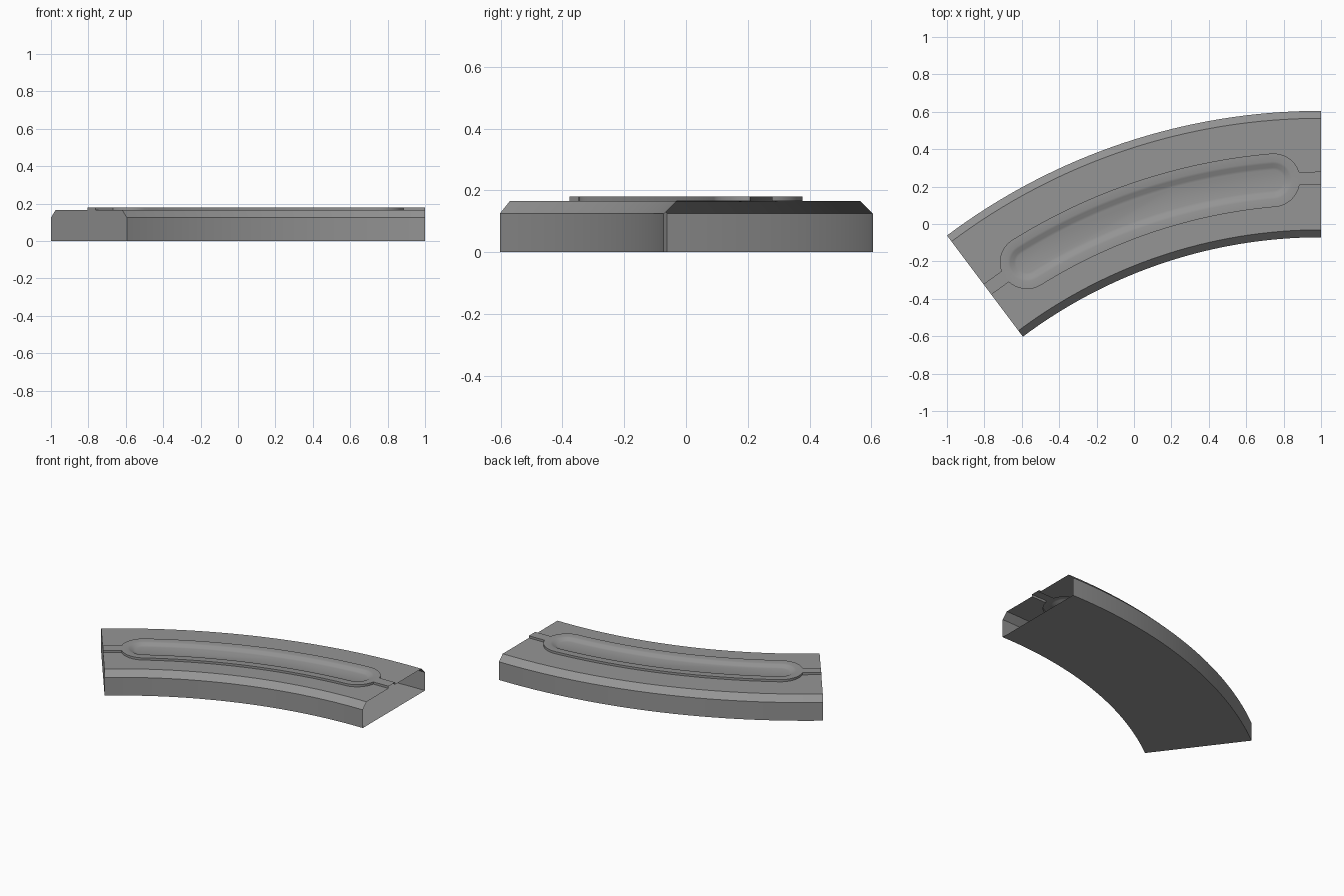
import bpy, bmesh
from math import sin, cos, asin, pi, radians

if "Cube" in bpy.data.objects:
    bpy.data.objects.remove(bpy.data.objects["Cube"])

# Layout: every point is (distance along the arc, sideways offset, height)
RADIUS, CENTRE_Y, SWEEP = 2.973, -2.728, 0.6435
LENGTH = RADIUS * SWEEP
WALL_Z, DECK_Z, RIM_Z = 0.125, 0.165, 0.18
OUTER, INNER, CHAMFER = 0.36, -0.316, 0.04
PAD, NECK = 0.143, 0.035
PAD_START = 0.255
SEGMENTS, CAP_STEPS = 32, 8


def bend(s, o, z):
    r, a = RADIUS + o, s / RADIUS
    return (1 - r * sin(a), CENTRE_Y + r * cos(a), z)


grey = bpy.data.materials.new("grey")
grey.use_nodes = True
colour = (0.3, 0.3, 0.3, 1)
grey.diffuse_color = colour
grey.node_tree.nodes["Principled BSDF"].inputs["Base Color"].default_value = colour


def finish(bm, name):
    mesh = bpy.data.meshes.new(name)
    bm.to_mesh(mesh)
    bm.free()
    mesh.materials.append(grey)
    obj = bpy.data.objects.new(name, mesh)
    bpy.context.collection.objects.link(obj)
    bpy.ops.object.select_all(action="DESELECT")
    bpy.context.view_layer.objects.active = obj
    obj.select_set(True)
    bpy.ops.object.shade_smooth_by_angle(angle=radians(40))


def row(bm, points):
    return [bm.verts.new(bend(*p)) for p in points]


def bridge(bm, a, b, closed=False):
    n = len(a)
    for i in range(n if closed else n - 1):
        j = (i + 1) % n
        bm.faces.new((a[i], a[j], b[j], b[i]))


def arc(o, z):
    return [(LENGTH * i / SEGMENTS, o, z) for i in range(SEGMENTS + 1)]


def outline_half(side, h, z):
    """One long side of the pad, from end middle to end middle."""
    start = asin(NECK / PAD)
    angles = [0] + [start + (pi / 2 - start) * i / CAP_STEPS for i in range(CAP_STEPS + 1)]
    first = [(PAD_START - h * cos(a), side * h * sin(a), z) for a in angles]
    span = LENGTH - 2 * PAD_START
    middle = [(PAD_START + span * i / SEGMENTS, side * h, z) for i in range(1, SEGMENTS)]
    last = [(LENGTH - s, o, z) for s, o, z in reversed(first)]
    return first + middle + last


def deck_edge(side, z):
    """Pad side with a neck running out to both ends of the arc."""
    return [(0, side * NECK, z)] + outline_half(side, PAD, z)[1:-1] + [(LENGTH, side * NECK, z)]


# Curved body: floor, walls and chamfers, open at one end, closed at the other
bm = bmesh.new()
profile = [(INNER + CHAMFER, DECK_Z), (INNER, WALL_Z), (INNER, 0),
           (OUTER, 0), (OUTER, WALL_Z), (OUTER - CHAMFER, DECK_Z)]
rows = [row(bm, arc(o, z)) for o, z in profile]
for a, b in zip(rows, rows[1:]):
    bridge(bm, a, b)
neck_end = row(bm, [(LENGTH, NECK, DECK_Z), (LENGTH, NECK, RIM_Z),
                    (LENGTH, -NECK, RIM_Z), (LENGTH, -NECK, DECK_Z)])
bm.faces.new([r[-1] for r in rows] + neck_end)
bmesh.ops.recalc_face_normals(bm, faces=bm.faces)
finish(bm, "curved_body")

# Deck halves on either side of the raised channel
for side, edge, name in ((1, OUTER - CHAMFER, "outer_deck"), (-1, INNER + CHAMFER, "inner_deck")):
    bm = bmesh.new()
    loop = row(bm, arc(edge, DECK_Z)) + row(bm, reversed(deck_edge(side, DECK_Z)))
    face = bm.faces.new(loop)
    face.normal_update()
    if face.normal.z < 0:
        face.normal_flip()
    finish(bm, name)

# Raised channel: rim, shallow rounded groove, necks and side walls
bm = bmesh.new()
rings = []
for h, z in ((PAD, RIM_Z), (0.1, RIM_Z), (0.088, 0.177), (0.068, 0.166), (0.055, 0.163)):
    rings.append(row(bm, outline_half(1, h, z) + outline_half(-1, h, z)[-2:0:-1]))
for a, b in zip(rings, rings[1:]):
    bridge(bm, a, b, closed=True)
bm.faces.new(rings[-1])
rim = rings[0]
half = len(rim) // 2
for middle, s in ((0, 0), (half, LENGTH)):
    ends = row(bm, [(s, NECK, RIM_Z), (s, -NECK, RIM_Z)])
    if middle:
        ends.reverse()
    bm.faces.new((rim[middle - 1], rim[middle], rim[middle + 1], ends[0], ends[1]))
for side in (1, -1):
    bridge(bm, row(bm, deck_edge(side, DECK_Z)), row(bm, deck_edge(side, RIM_Z)))
bmesh.ops.remove_doubles(bm, verts=bm.verts, dist=0.0005)
bmesh.ops.recalc_face_normals(bm, faces=bm.faces)
finish(bm, "raised_channel")
